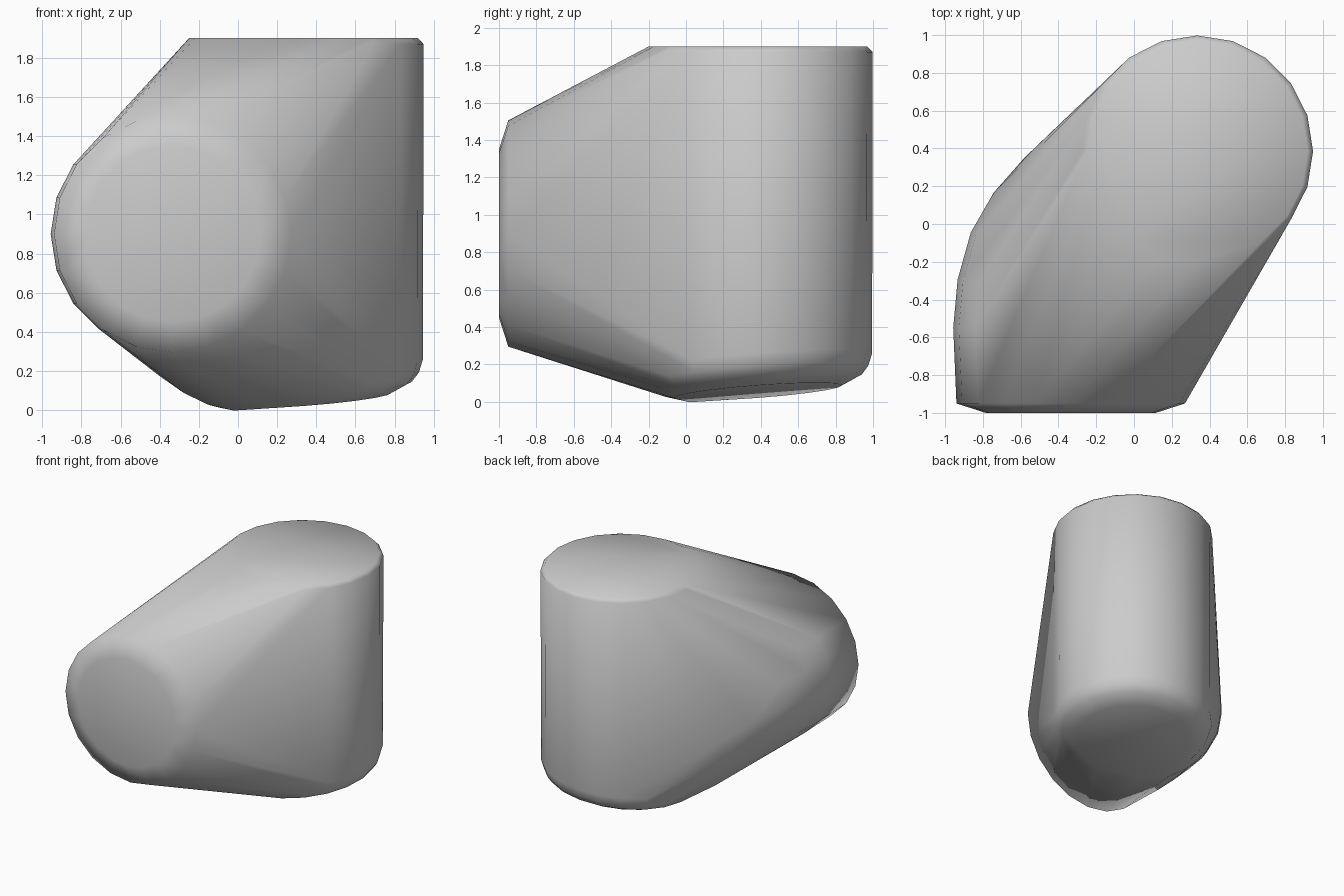
import bpy, bmesh, math
from mathutils import Vector

if "Cube" in bpy.data.objects:
    bpy.data.objects.remove(bpy.data.objects["Cube"])

SIDES = 20
bm = bmesh.new()


def ring(centre, u, v, radius):
    """Add a circle of points in the plane spanned by u and v."""
    c, u, v = Vector(centre), Vector(u), Vector(v)
    for i in range(SIDES):
        a = 2 * math.pi * i / SIDES
        bm.verts.new(c + radius * (math.cos(a) * u + math.sin(a) * v))


X, Y, Z = (1, 0, 0), (0, 1, 0), (0, 0, 1)

# Front cap with its bevelled rim
ring((-0.335, -1.0, 0.9), X, Z, 0.45)
ring((-0.335, -0.95, 0.9), X, Z, 0.605)

# Sideways bend: sections turning from +y towards the rear right corner
for x, y, z, turn in [(-0.355, -0.55, 0.9, 0), (-0.345, -0.42, 0.89, 12),
                      (-0.31, -0.28, 0.86, 23), (-0.25, -0.18, 0.79, 35),
                      (-0.14, -0.06, 0.66, 43), (-0.02, 0.02, 0.60, 45)]:
    t = math.radians(turn)
    ring((x, y, z), (math.cos(t), -math.sin(t), 0), Z, 0.602)

# Upright end: sloping rounded underside, then the top with its small bevel
cx, cy, slope = 0.335, 0.385, 0.075
for z, r in [(0.055, 0.45), (0.105, 0.555), (0.15, 0.59), (0.215, 0.61)]:
    ring((cx, cy, z), (1, 0, slope), (0, 1, slope), r)
ring((cx, cy, 1.87), X, Y, 0.613)
ring((cx, cy, 1.9), X, Y, 0.585)

# Wrap all sections in one convex skin
hull = bmesh.ops.convex_hull(bm, input=bm.verts[:])
bmesh.ops.delete(bm, geom=[v for v in bm.verts if not v.link_faces], context='VERTS')
bmesh.ops.dissolve_limit(bm, angle_limit=math.radians(0.5),
                         verts=bm.verts[:], edges=bm.edges[:])
bmesh.ops.recalc_face_normals(bm, faces=bm.faces[:])
for f in bm.faces:
    f.smooth = True

mesh = bpy.data.meshes.new("elbow_hull")
bm.to_mesh(mesh)
bm.free()
obj = bpy.data.objects.new("elbow_hull", mesh)
bpy.context.collection.objects.link(obj)
